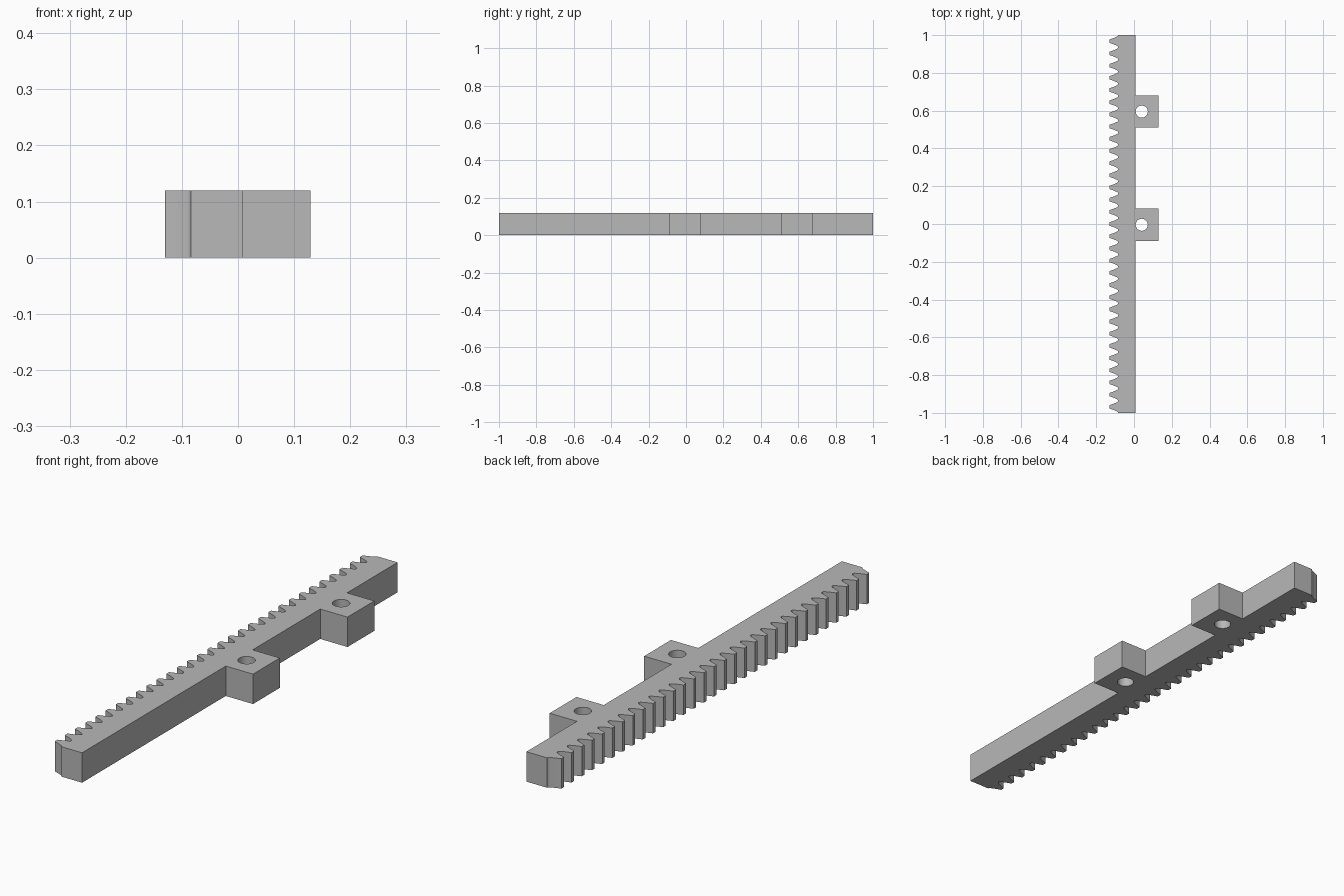
import bpy
import bmesh

HEIGHT = 0.12
TEETH = 31
PITCH = 2 / TEETH
ROOT_X, BACK_X, LUG_X = -0.084, 0.008, 0.129
LUG_HALF = 0.085
HOLE_X, HOLE_R = 0.041, 0.032
LUG_CENTRES = {"middle": -0.004, "rear": 0.595}

cube = bpy.data.objects.get("Cube")
if cube:
    bpy.data.objects.remove(cube, do_unlink=True)

grey = bpy.data.materials.new("plain_grey")
grey.use_nodes = True
colour = (0.48, 0.48, 0.48, 1)
grey.diffuse_color = colour
grey.node_tree.nodes["Principled BSDF"].inputs["Base Color"].default_value = colour


def prism(name, outline, z0=0, z1=HEIGHT):
    """Extrude a flat outline straight up into a solid."""
    bm = bmesh.new()
    face = bm.faces.new([bm.verts.new((x, y, z0)) for x, y in outline])
    extruded = bmesh.ops.extrude_face_region(bm, geom=[face], use_keep_orig=True)
    top = [v for v in extruded["geom"] if isinstance(v, bmesh.types.BMVert)]
    bmesh.ops.translate(bm, verts=top, vec=(0, 0, z1 - z0))
    bmesh.ops.recalc_face_normals(bm, faces=bm.faces)
    mesh = bpy.data.meshes.new(name)
    bm.to_mesh(mesh)
    bm.free()
    mesh.materials.append(grey)
    obj = bpy.data.objects.new(name, mesh)
    bpy.context.collection.objects.link(obj)
    return obj


# Half tooth: distance from the tooth centre line, from rounded root to tip
half_tooth = [(-0.0852, 0.0285), (-0.0885, 0.0250), (-0.1075, 0.0165),
              (-0.1285, 0.0095), (-0.1305, 0.0075)]

# Toothed bar
outline = [(BACK_X, 1), (BACK_X, -1), (ROOT_X, -1)]
for i in range(TEETH):
    centre = -1 + (i + 0.5) * PITCH
    outline += [(x, centre - d) for x, d in half_tooth]
    outline += [(x, centre + d) for x, d in reversed(half_tooth)]
    outline.append((ROOT_X, centre + PITCH / 2))
prism("toothed_bar", outline)

# Mounting lugs, each drilled through
for place, y in LUG_CENTRES.items():
    lug = prism(place + "_mounting_lug", [
        (BACK_X, y - LUG_HALF), (LUG_X, y - LUG_HALF),
        (LUG_X, y + LUG_HALF), (BACK_X, y + LUG_HALF)])
    bpy.ops.mesh.primitive_cylinder_add(
        vertices=40, radius=HOLE_R, depth=HEIGHT * 2,
        location=(HOLE_X, y, HEIGHT / 2))
    drill = bpy.context.object
    drill.name = place + "_hole_cutter"
    drill.data.materials.append(grey)
    drill.hide_render = True
    drill.display_type = 'WIRE'
    cut = lug.modifiers.new("drilled_hole", 'BOOLEAN')
    cut.operation = 'DIFFERENCE'
    cut.solver = 'EXACT'
    cut.object = drill
    # Apply the cut so the helper can go
    bpy.ops.object.select_all(action='DESELECT')
    lug.select_set(True)
    bpy.context.view_layer.objects.active = lug
    bpy.ops.object.modifier_apply(modifier=cut.name)
    bpy.data.objects.remove(drill, do_unlink=True)
    bpy.ops.object.shade_smooth_by_angle()
